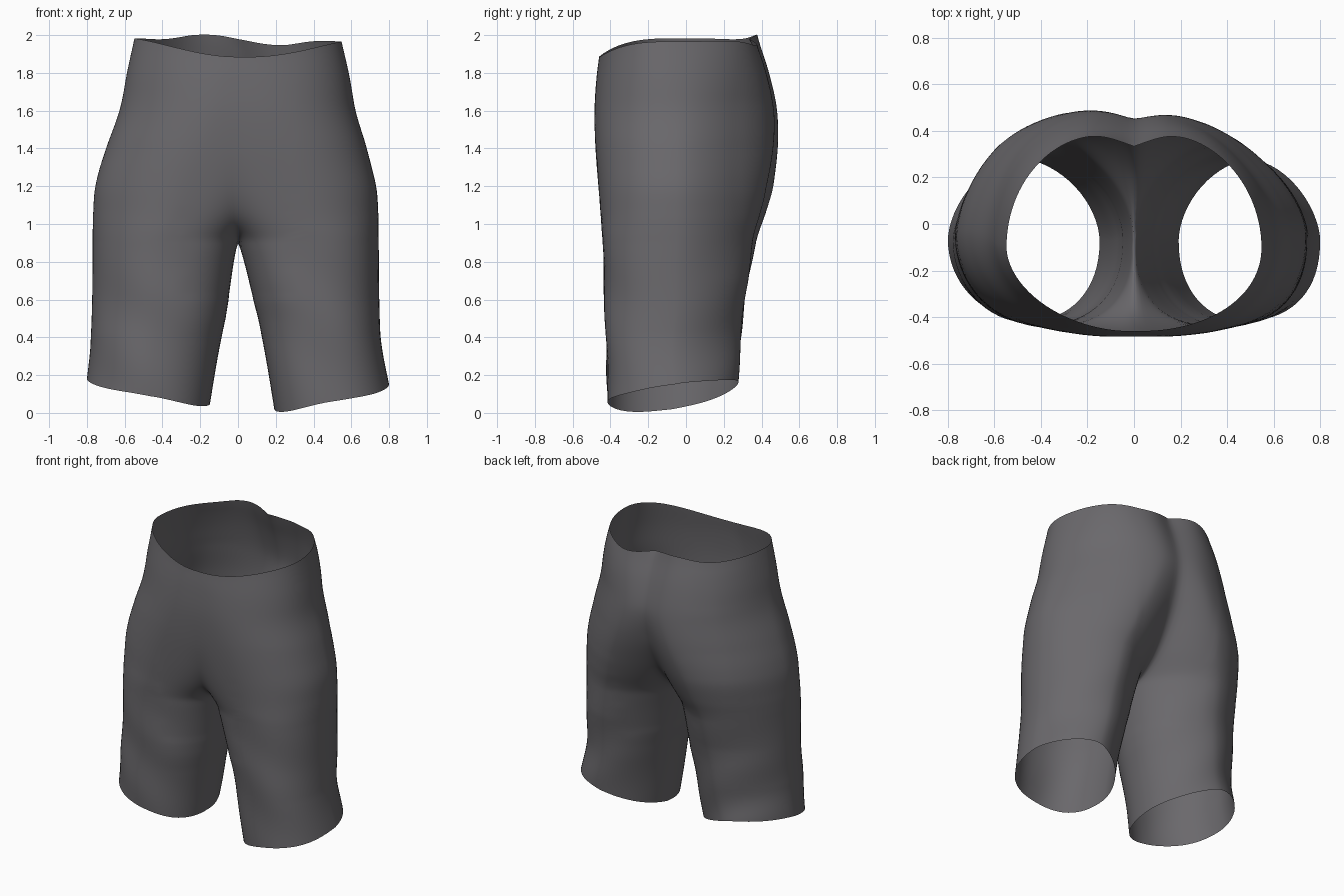
import bpy, bmesh
from math import sin, cos, acos, pi, exp, copysign

if "Cube" in bpy.data.objects:
    bpy.data.objects.remove(bpy.data.objects["Cube"])

# Profile: height, outer x, inner x of front / back arc, front y, back y, side y.
# A negative inner x means the two leg arcs overlap and are clipped at the centre seam.
PROFILE = [
    (0.10, .800, .170, .170, -.413, .280, -.07),
    (0.35, .770, .120, .120, -.423, .285, -.07),
    (0.60, .760, .065, .065, -.430, .315, -.06),
    (0.90, .757, .000, .000, -.442, .360, -.05),
    (0.96, .757, -.040, -.030, -.446, .375, -.05),
    (1.05, .755, -.130, -.090, -.452, .405, -.05),
    (1.20, .743, -.260, -.180, -.465, .445, -.05),
    (1.40, .690, -.380, -.290, -.480, .475, -.05),
    (1.60, .625, -.450, -.360, -.485, .475, -.06),
    (1.80, .587, -.480, -.350, -.475, .440, -.08),
    (1.975, .548, -.500, -.300, -.460, .385, -.10),
]
CROTCH, TOP, HEM = 0.9, 1.975, 0.10
COLS = 32


def clamp(v):
    return max(0.0, min(1.0, v))


def spow(v, p):
    return copysign(abs(v) ** p, v)


def slope(i, k):
    a, b = PROFILE[max(i - 1, 0)], PROFILE[min(i + 1, len(PROFILE) - 1)]
    return (b[k] - a[k]) / (b[0] - a[0])


def section(z):
    """Smoothly interpolated profile row at height z."""
    i = 0
    while i < len(PROFILE) - 2 and z > PROFILE[i + 1][0]:
        i += 1
    a, b = PROFILE[i], PROFILE[i + 1]
    h = b[0] - a[0]
    t = (z - a[0]) / h
    return [(2*t**3 - 3*t*t + 1) * a[k] + (t**3 - 2*t*t + t) * h * slope(i, k)
            + (3*t*t - 2*t**3) * b[k] + (t**3 - t*t) * h * slope(i + 1, k)
            for k in range(1, 7)]


def ring(z, side):
    """One half section, from front centre round the hip to back centre."""
    xo, xf, xb, yf, yb, cy = section(z)
    if z <= CROTCH:
        xf = xb = xf + side * .022 * clamp((CROTCH - z) / .4)
    # roundness of the front, back and inner front arcs
    low = clamp((1.95 - z) / .5)
    nf = 2.1 + .2 * low if side > 0 else 1.85 + .12 * low
    nb = (1.66 if side > 0 else 1.74) + .28 * clamp((z - 1.4) / .5)
    ni = 2.25 + .35 * clamp((z - .4) / .5)
    pts = []
    for j in range(-COLS, COLS + 1):
        front = j < 0
        xi, depth = (xf, cy - yf) if front else (xb, yb - cy)
        cx, rx = (xo + xi) / 2, (xo - xi) / 2
        n_end = ni if front else 1.75 + .25 * clamp((z - 1.4) / .5)
        end = acos(-min(1, cx / rx) ** (n_end / 2)) if z > CROTCH else pi
        a = end * j / COLS
        n = n_end if cos(a) < 0 else nf if front else nb
        x = cx + rx * spow(cos(a), 2 / n)
        y = cy + depth * spow(sin(a), 2 / n)
        if abs(j) == COLS:
            x = 0.0 if z >= CROTCH else xi
            if z <= CROTCH:
                y = cy
        # slight left/right asymmetry, soft dip at the back seam, cloth folds
        x *= 1 - side * .016 * clamp((z - .1) / .3) * clamp((1.7 - z) / .4)
        if y > 0:
            y -= .06 * side * x * clamp(y / .3) * clamp((z - .7) / .5) * clamp((1.95 - z) / .3)
            y -= .03 * exp(-(x / .13) ** 2) * clamp((z - 1.6) / .3)
        fold = .005 * clamp((1.0 - z) / .4) * clamp(x / .2)
        y += fold * sin(13 * z + 9 * x * side)
        # wavy hem and dipped waistband
        zz = z
        hem = .065 * cos(a) + .05 * sin(a) + .025 * sin(a) ** 4 - .015 * side
        zz += hem * clamp((.6 - z) / .5) ** 2
        waist = (-.09 * clamp(-y / .46) ** 3.6 - .015 * side * x
                 + .025 * clamp(y / .36) ** 3 * cos(8 * (side * x + .17)))
        zz += waist * clamp((z - 1.5) / .475) ** 2
        pts.append((side * x, y, zz))
    return pts


# Shorts: two mirrored halves welded along the seat seam and inner legs
levels = [HEM + (CROTCH - HEM) * i / 32 for i in range(32)] + [CROTCH]
levels += [CROTCH + (TOP - CROTCH) * (i / 42) ** 1.15 for i in range(1, 43)]
bm = bmesh.new()
for side in (-1, 1):
    rows = [[bm.verts.new(p) for p in ring(z, side)] for z in levels]
    for lo, hi in zip(rows, rows[1:]):
        for j in range(2 * COLS):
            q = (lo[j], lo[j + 1], hi[j + 1], hi[j])
            bm.faces.new(q if side > 0 else q[::-1])
bmesh.ops.remove_doubles(bm, verts=bm.verts, dist=2e-4)

# Soften the seam and the crotch
for top in (1.4, 1.4, 1.99, 1.99, 1.99, 1.99):
    seam = [v for v in bm.verts if not v.is_boundary and abs(v.co.x) < .3 and .6 < v.co.z < top]
    bmesh.ops.smooth_vert(bm, verts=seam, factor=.5, use_axis_x=True, use_axis_y=True, use_axis_z=True)
for f in bm.faces:
    f.smooth = True

mesh = bpy.data.meshes.new("shorts")
bm.to_mesh(mesh)
bm.free()
cloth = bpy.data.materials.new("dark_cloth")
cloth.diffuse_color = (.145, .14, .15, 1)
cloth.use_nodes = True
cloth.node_tree.nodes["Principled BSDF"].inputs["Base Color"].default_value = cloth.diffuse_color
mesh.materials.append(cloth)
shorts = bpy.data.objects.new("shorts", mesh)
bpy.context.collection.objects.link(shorts)
